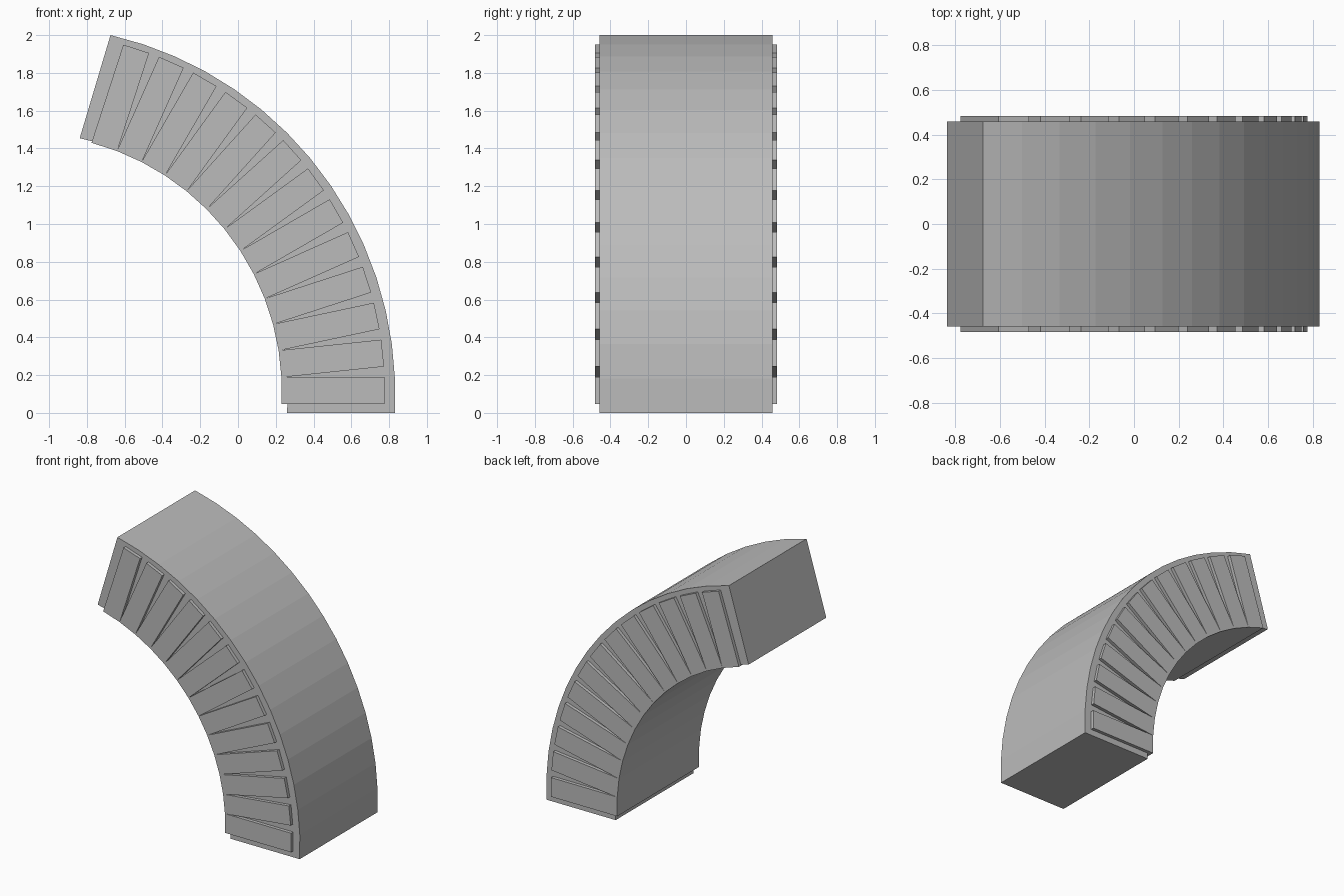
import bpy
import bmesh
from math import radians, cos, sin
from mathutils import Matrix, Vector

cube = bpy.data.objects.get("Cube")
if cube:
    bpy.data.objects.remove(cube, do_unlink=True)

CX, CZ = -1.127, 0.1175   # centre of the bend

grey = bpy.data.materials.new("plain grey")
grey.use_nodes = True
colour = (0.5, 0.5, 0.5, 1)
grey.diffuse_color = colour
grey.node_tree.nodes["Principled BSDF"].inputs["Base Color"].default_value = colour


def finish(bm, name):
    bmesh.ops.recalc_face_normals(bm, faces=bm.faces)
    mesh = bpy.data.meshes.new(name)
    bm.to_mesh(mesh)
    bm.free()
    mesh.materials.append(grey)
    obj = bpy.data.objects.new(name, mesh)
    bpy.context.collection.objects.link(obj)
    return obj


def lerp(a, b, t):
    return a + (b - a) * t


def on_arc(radius, degrees, y):
    a = radians(degrees)
    return Vector((CX + radius * cos(a), y, CZ + radius * sin(a)))


# Curved body: a rectangular section swept around the bend
SEGMENTS, HALF = 15, 0.458
bm = bmesh.new()
rings = []
for i in range(SEGMENTS + 1):
    t = i / SEGMENTS
    outer = (lerp(1.9605, 1.936, t), lerp(-3.436, 76.5, t))
    inner = (lerp(1.392, 1.368, t), lerp(-4.842, 77.8, t))
    corners = [(outer, -HALF), (outer, HALF), (inner, HALF), (inner, -HALF)]
    rings.append([bm.verts.new(on_arc(*p, y)) for p, y in corners])
for a, b in zip(rings, rings[1:]):
    for k in range(4):
        n = (k + 1) % 4
        bm.faces.new((a[k], a[n], b[n], b[k]))
bm.faces.new(rings[0])
bm.faces.new(rings[-1])
finish(bm, "curved_body")

# Thirteen cross blocks fanned along the inside of the bend
for i in range(13):
    bm = bmesh.new()
    bmesh.ops.create_cube(bm, size=1)
    place = (Matrix.Translation((CX, 0, CZ))
             @ Matrix.Rotation(radians(-6 * i), 4, 'Y')
             @ Matrix.Translation((1.63, 0, 0))
             @ Matrix.Diagonal((0.546, 0.966, 0.143, 1)))
    bmesh.ops.transform(bm, matrix=place, verts=bm.verts)
    finish(bm, f"cross_block_{i + 1}")
